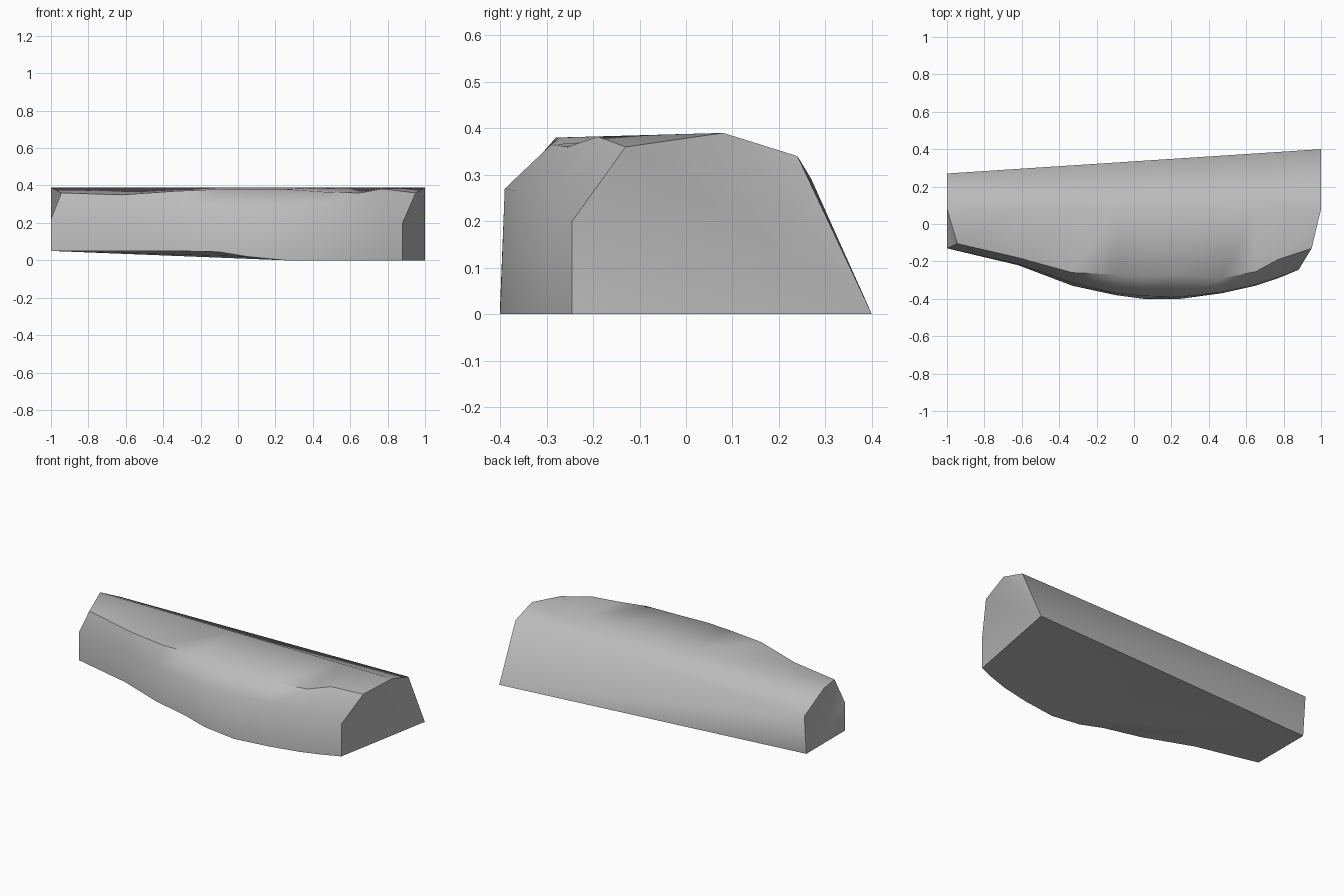
import bpy
import bmesh
import math

cube = bpy.data.objects.get("Cube")
if cube:
    bpy.data.objects.remove(cube, do_unlink=True)

# One plain grey material
grey = bpy.data.materials.new("stone_grey")
grey.use_nodes = True
colour = (0.5, 0.5, 0.5, 1)
grey.diffuse_color = colour
grey.node_tree.nodes["Principled BSDF"].inputs["Base Color"].default_value = colour

# Front wall stations: x, base y, base z, shoulder y, shoulder z, brow y, brow z
stations = [
    (-1, -.13, .05, -.13, .22, -.105, .36),
    (-.62, -.22, .05, -.215, .25, -.18, .35),
    (-.33, -.33, .05, -.315, .255, -.26, .37),
    (-.1, -.38, .045, -.37, .265, -.27, .38),
    (.05, -.4, .02, -.385, .26, -.28, .38),
    (.25, -.4, 0, -.39, .27, -.27, .38),
    (.47, -.37, 0, -.365, .265, -.29, .365),
    (.65, -.33, 0, -.325, .26, -.255, .36),
    (.77, -.29, 0, -.285, .25, -.19, .382),
    (.88, -.245, 0, -.245, .2, -.13, .36),
]
brow_ends = {-1: -.945, .88: .95}    # the brow pulls in or out at the ends

bm = bmesh.new()
base, shoulder, brow, ridge = [], [], [], []
for i, (x, by, bz, sy, sz, uy, uz) in enumerate(stations):
    base.append(bm.verts.new((x, by, bz)))
    shoulder.append(bm.verts.new((x, sy, sz)))
    brow.append(bm.verts.new((brow_ends.get(x, x), uy, uz)))
    ridge.append(bm.verts.new((1 if i == len(stations) - 1 else x, .08, .39)))

# Back corners at both ends
back_low = [bm.verts.new((-1, .25, .05)), bm.verts.new((1, .4, 0))]
back_top = [bm.verts.new((-1, .27, .29)), bm.verts.new((1, .24, .34))]


def fan(centre, rim):
    for a, b in zip(rim, rim[1:]):
        bm.faces.new((centre, a, b))


# Front wall and crown strips
for low, high in ((base, shoulder), (shoulder, brow), (brow, ridge)):
    for i in range(len(low) - 1):
        bm.faces.new((low[i], low[i + 1], high[i + 1], high[i]))

# Rear slope, back wall, underside and both ends
fan(back_top[0], ridge + [back_top[1]])
fan(back_top[0], [back_top[1], back_low[1], back_low[0]])
fan(back_low[0], base + [back_low[1]])
for end in (0, -1):
    fan(back_low[end], [base[end], shoulder[end], brow[end], ridge[end], back_top[end]])
bmesh.ops.recalc_face_normals(bm, faces=bm.faces[:])

mesh = bpy.data.meshes.new("curved_block")
bm.to_mesh(mesh)
bm.free()
mesh.materials.append(grey)
block = bpy.data.objects.new("curved_block", mesh)
bpy.context.collection.objects.link(block)

# Soft body with crisp ends and base
bpy.context.view_layer.objects.active = block
block.select_set(True)
bpy.ops.object.shade_smooth_by_angle(angle=math.radians(50))
